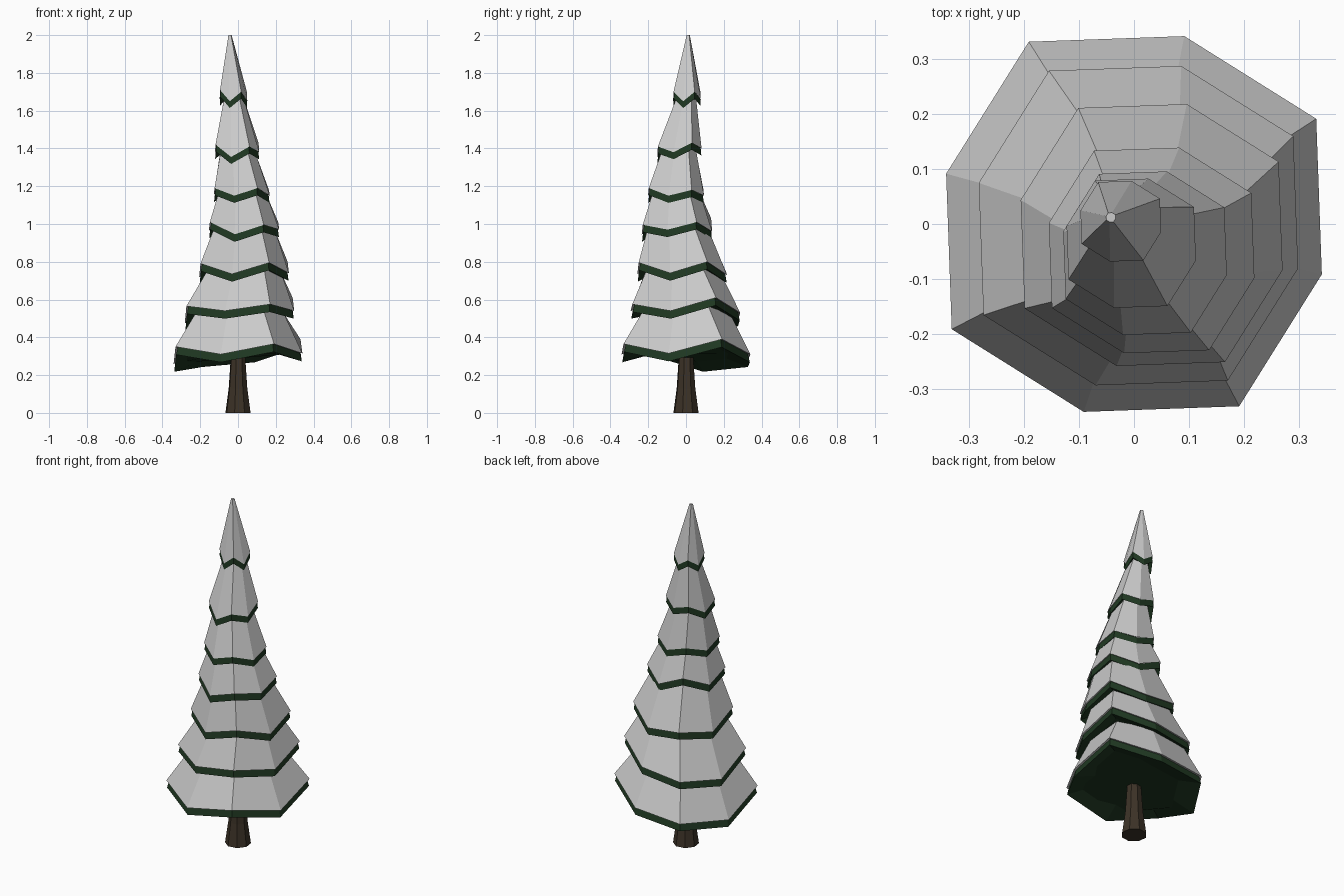
import bpy, bmesh
from math import cos, sin, radians

if "Cube" in bpy.data.objects:
    bpy.data.objects.remove(bpy.data.objects["Cube"])


def material(name, rgb):
    m = bpy.data.materials.new(name)
    m.diffuse_color = (*rgb, 1)
    m.use_nodes = True
    m.node_tree.nodes["Principled BSDF"].inputs["Base Color"].default_value = m.diffuse_color
    return m


def loft(name, rings, bottom, mat=None):
    """Skin rings of equal size; flat cap on top, fan to a centre point below."""
    bm = bmesh.new()
    loops = [[bm.verts.new(p) for p in ring] for ring in rings]
    n = len(loops[0])
    for a, b in zip(loops, loops[1:]):
        for i in range(n):
            j = (i + 1) % n
            bm.faces.new((a[i], a[j], b[j], b[i]))
    bm.faces.new(loops[-1])
    c = bm.verts.new(bottom)
    for i in range(n):
        bm.faces.new((c, loops[0][(i + 1) % n], loops[0][i]))
    bmesh.ops.recalc_face_normals(bm, faces=bm.faces[:])
    me = bpy.data.meshes.new(name)
    bm.to_mesh(me)
    bm.free()
    ob = bpy.data.objects.new(name, me)
    bpy.context.collection.objects.link(ob)
    if mat:
        me.materials.append(mat)


def ring(cx, cy, scale, zs):
    """Eight-cornered outline with alternating long and short corners."""
    pts = []
    for i, z in enumerate(zs):
        r = (0.382, 0.353)[i % 2] * scale
        a = radians(30 + 45 * i)
        pts.append((cx + r * cos(a), cy + r * sin(a), z))
    return pts


green = material("needles", (0.014, 0.04, 0.016))
brown = material("bark", (0.045, 0.032, 0.02))

# Tiers: centre x, centre y, half width, snow top width ratio,
# rim heights from 30 degrees in 45 degree steps
tiers = [
    (0.0, 0.0, 0.34, .64, (.39, .31, .285, .26, .35, .31, .365, .315)),
    (.008, -.003, .289, .64, (.61, .53, .50, .475, .565, .54, .575, .54)),
    (.032, -.02, .237, .64, (.80, .73, .75, .72, .79, .735, .795, .74)),
    (.032, -.048, .186, .64, (1.01, .96, 1.03, .965, 1.01, .945, .995, .97)),
    (.02, -.053, .148, .56, (1.18, 1.15, 1.19, 1.155, 1.19, 1.15, 1.19, 1.15)),
    (-.005, -.035, .117, .38, (1.43, 1.40, 1.43, 1.38, 1.42, 1.355, 1.41, 1.38)),
    (-.024, .005, .073, 0, (1.70, 1.66, 1.70, 1.66, 1.71, 1.65, 1.70, 1.65)),
]

for k, (cx, cy, w, ratio, zs) in enumerate(tiers):
    s = w / 0.34
    mean = sum(zs) / 8
    if k < 6:
        tx, ty, _, _, tz = tiers[k + 1]
        top = ring(tx, ty, s * ratio, [sum(tz) / 8 + 0.02] * 8)
    else:
        top = ring(-.042, .012, 0.025, [2.0] * 8)
    # Snow cap leaning toward the tier above
    loft(f"snow_tier_{k + 1}", [ring(cx, cy, s, zs), top], (cx, cy, mean + 0.07))
    # Green branch rim below the snow, hollowed underneath
    t = 0.042 - 0.001 * k
    loft(f"branch_tier_{k + 1}",
         [ring(cx, cy, s * 0.99, [z - t for z in zs]),
          ring(cx, cy, s * 0.96, [z + 0.002 for z in zs])],
         (cx, cy, mean + 0.05), green)

# Flared trunk
loft("trunk",
     [[(r * cos(radians(30 + 45 * i)), r * sin(radians(30 + 45 * i)), z) for i in range(8)]
      for z, r in ((0, .069), (.13, .051), (.29, .04), (.45, .038))],
     (0, 0, 0), brown)
